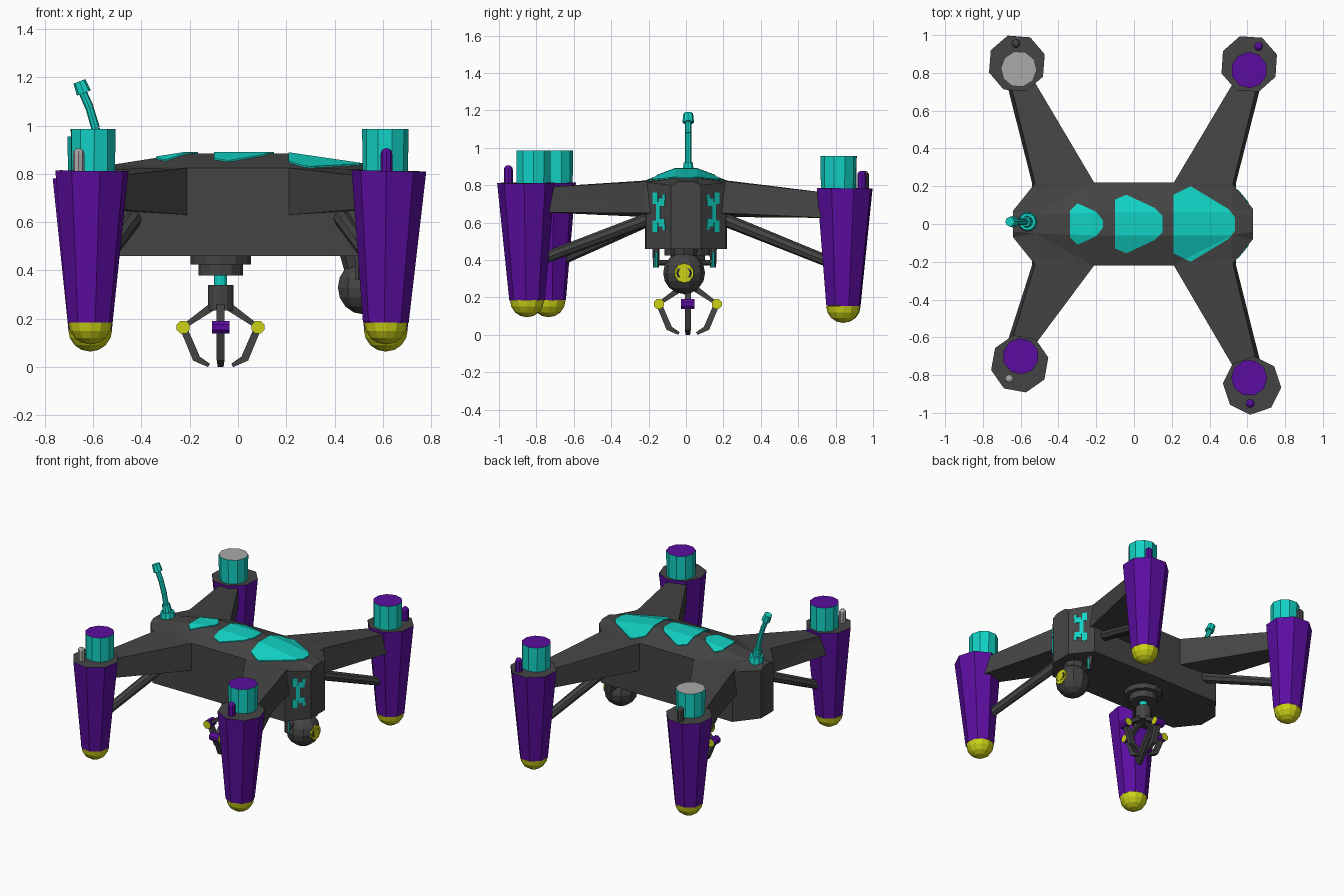
import bpy, bmesh, math
from mathutils import Vector, Matrix

if "Cube" in bpy.data.objects:
    bpy.data.objects.remove(bpy.data.objects["Cube"])


def material(name, rgb):
    m = bpy.data.materials.new(name)
    m.diffuse_color = (*rgb, 1)
    m.use_nodes = True
    m.node_tree.nodes["Principled BSDF"].inputs["Base Color"].default_value = m.diffuse_color
    return m


DARK = material("charcoal", (0.058, 0.058, 0.058))
PURPLE = material("purple", (0.105, 0.004, 0.35))
TEAL = material("teal", (0.006, 0.64, 0.55))
YELLOW = material("yellow", (0.6, 0.64, 0.008))
LIGHT = material("light grey", (0.40, 0.40, 0.40))


def finish(name, bm, *mats):
    bmesh.ops.recalc_face_normals(bm, faces=bm.faces)
    me = bpy.data.meshes.new(name)
    bm.to_mesh(me)
    bm.free()
    for m in mats:
        me.materials.append(m)
    ob = bpy.data.objects.new(name, me)
    bpy.context.collection.objects.link(ob)
    return ob


def loft(name, rings, mat):
    """Skin a list of equal point rings and close both ends."""
    bm = bmesh.new()
    vs = [[bm.verts.new(p) for p in r] for r in rings]
    n = len(rings[0])
    for a, b in zip(vs, vs[1:]):
        for i in range(n):
            j = (i + 1) % n
            bm.faces.new((a[i], a[j], b[j], b[i]))
    bm.faces.new(vs[0])
    bm.faces.new(vs[-1])
    bmesh.ops.triangulate(bm, faces=bm.faces[:])
    return finish(name, bm, mat)


def rod(name, p0, p1, r0, r1, n, mat, cap0=None, cap1=None, turn=0.0):
    """Cylinder or cone from p0 to p1, with optional cap colours."""
    p0, p1 = Vector(p0), Vector(p1)
    d = p1 - p0
    m = (Matrix.Translation((p0 + p1) / 2) @ d.to_track_quat('Z', 'Y').to_matrix().to_4x4()
         @ Matrix.Rotation(turn, 4, 'Z'))
    bm = bmesh.new()
    bmesh.ops.create_cone(bm, cap_ends=True, segments=n, radius1=r0, radius2=r1, depth=d.length)
    for f in bm.faces:
        if abs(f.normal.z) > 0.95:
            f.material_index = 2 if f.calc_center_median().z > 0 else 1
    bmesh.ops.transform(bm, matrix=m, verts=bm.verts)
    return finish(name, bm, mat, cap0 or mat, cap1 or mat)


def ball(name, c, r, mat, u=12, v=8, half=False):
    bm = bmesh.new()
    bmesh.ops.create_uvsphere(bm, u_segments=u, v_segments=v, radius=r)
    if half:
        bmesh.ops.delete(bm, geom=[x for x in bm.verts if x.co.z > 0.001], context='VERTS')
    bmesh.ops.translate(bm, vec=c, verts=bm.verts)
    return finish(name, bm, mat)


# hull: cross-sections along x (x, half width, shoulder z, ridge half width, ridge z)
stations = [(-0.64, 0.07, 0.80, 0.04, 0.82), (-0.52, 0.22, 0.815, 0.05, 0.838),
            (-0.22, 0.22, 0.825, 0.06, 0.885), (0.20, 0.22, 0.825, 0.06, 0.885),
            (0.52, 0.215, 0.815, 0.06, 0.838), (0.63, 0.08, 0.80, 0.04, 0.82)]


def section(x, w, zs, r, zr, lift=0.0):
    return [(x, -w, 0.46), (x, -w, zs + lift), (x, -r, zr + lift),
            (x, r, zr + lift), (x, w, zs + lift), (x, w, 0.46)]


loft("hull", [section(*s) for s in stations], DARK)
raised = loft("panel_cutter", [section(*s, lift=0.006) for s in stations], TEAL)
raised.hide_render = True

# roof panels: outline prisms trimmed to a slightly raised roof
panels = [[(-0.34, 0.07), (-0.30, 0.11), (-0.20, 0.065), (-0.165, 0.02)],
          [(-0.10, 0.13), (-0.04, 0.155), (0.11, 0.085), (0.15, 0.045)],
          [(0.21, 0.155), (0.30, 0.20), (0.50, 0.08), (0.535, 0.035)]]
for k, half in enumerate(panels):
    outline = half + [(x, -y) for x, y in reversed(half)]
    p = loft(f"roof_panel_{k + 1}", [[(x, y, z) for x, y in outline] for z in (0.79, 0.95)], TEAL)
    mod = p.modifiers.new("trim", 'BOOLEAN')
    mod.operation, mod.solver, mod.object = 'INTERSECT', 'EXACT', raised

# nose markings on the two angled front faces
for s in (-1, 1):
    a, b = Vector((0.63, s * 0.08, 0)), Vector((0.52, s * 0.215, 0))
    out = Vector((0.135, s * 0.11, 0)).normalized() * 0.004
    marks = [(0.42, 0.58, 0.60, 0.71), (0.24, 0.48, 0.69, 0.73), (0.24, 0.48, 0.58, 0.62),
             (0.52, 0.72, 0.70, 0.76), (0.52, 0.72, 0.55, 0.61), (0.22, 0.32, 0.72, 0.75),
             (0.22, 0.32, 0.56, 0.59)]
    for t0, t1, z0, z1 in marks:
        ring = [a.lerp(b, t) + Vector((0, 0, z)) for t, z in ((t0, z0), (t1, z0), (t1, z1), (t0, z1))]
        loft("nose_marking", [[q - out for q in ring], [q + out for q in ring]], TEAL)

# four pods: name, centre, rotor hub centre, peg, height drop, octagon turn, hub cap, peg colour
pods = [("front_left", (-0.605, -0.74), (-0.60, -0.70), (-0.66, -0.82), 0.0, 0.05, PURPLE, LIGHT),
        ("front_right", (0.625, -0.855), (0.61, -0.815), (0.615, -0.95), 0.0, 0.30, PURPLE, PURPLE),
        ("back_left", (-0.62, 0.85), (-0.61, 0.82), (-0.625, 0.955), 0.03, 0.25, LIGHT, DARK),
        ("back_right", (0.61, 0.847), (0.61, 0.815), (0.66, 0.94), 0.03, 0.05, PURPLE, PURPLE)]
for name, (px, py), (hx, hy), (gx, gy), drop, turn, cap, peg in pods:
    sx, sy = math.copysign(1, px), math.copysign(1, py)
    top, low = 0.813 - drop, 0.185 - drop
    bx, by = sx * 0.612, py + (0.005 if py < 0 else -0.007)
    rod(name + "_pod", (bx, by, low), (px, py, top), 0.095, 0.155, 8, PURPLE, YELLOW, DARK, turn)
    ball(name + "_foot", (bx, by, low), 0.091, YELLOW, half=True)
    rod(name + "_rotor_hub", (hx, hy, top - 0.02), (hx, hy, top + 0.172), 0.094, 0.096, 10,
        TEAL, None, cap, turn)
    rod(name + "_peg", (gx, gy, top - 0.05), (gx, gy, top + 0.07), 0.024, 0.024, 8, peg)
    ball(name + "_peg_tip", (gx, gy, top + 0.07), 0.024, peg, 8, 6)
    # tapered arm from hull to pod
    root = [(sx * 0.21, 0.63), (sx * 0.54, 0.65), (sx * 0.525, 0.82), (sx * 0.21, 0.825)]
    tip = [(sx * 0.525, 0.655 - drop), (sx * 0.675, 0.655 - drop),
           (sx * 0.655, 0.79 - drop), (sx * 0.525, 0.79 - drop)]
    loft(name + "_arm", [[(x, sy * 0.10, z) for x, z in root],
                         [(x, sy * 0.218, z) for x, z in root],
                         [(x, py - sy * 0.10, z) for x, z in tip]], DARK)
    # diagonal strut under the arm
    rod(name + "_strut", (sx * 0.42, sy * 0.17, 0.63), (sx * 0.585, py - sy * 0.07, 0.40 - drop / 2),
        0.036, 0.03, 8, DARK)

# antenna
path = [(-0.575, 0.012, 0.91), (-0.59, 0.012, 0.99), (-0.615, 0.012, 1.075), (-0.648, 0.012, 1.15)]
rod("antenna_base", (-0.56, 0.012, 0.81), (-0.565, 0.012, 0.87), 0.055, 0.045, 10, TEAL)
rod("antenna_collar", (-0.565, 0.012, 0.86), (-0.575, 0.012, 0.92), 0.032, 0.026, 10, TEAL)
for p, q in zip(path, path[1:]):
    rod("antenna_stem", p, q, 0.018, 0.017, 8, TEAL)
rod("antenna_tip", (-0.638, 0.012, 1.135), (-0.657, 0.012, 1.183), 0.031, 0.026, 8, TEAL)

# camera ball, lens and yoke
ball("camera_ball", (0.52, -0.01, 0.33), 0.112, DARK, 10, 8)
rod("camera_lens_ring", (0.58, -0.01, 0.33), (0.622, -0.01, 0.33), 0.06, 0.052, 10, YELLOW)
rod("camera_lens", (0.60, -0.01, 0.33), (0.627, -0.01, 0.33), 0.03, 0.03, 8, YELLOW)
rod("camera_axle", (0.50, -0.16, 0.385), (0.50, 0.16, 0.385), 0.014, 0.014, 8, DARK)
rod("camera_mount", (0.50, -0.01, 0.40), (0.50, -0.01, 0.47), 0.06, 0.08, 8, DARK)
for y in (-0.16, 0.145):
    rod("camera_yoke_post", (0.50, y, 0.36), (0.50, y, 0.47), 0.016, 0.02, 6, DARK)
    rod("camera_yoke_trim", (0.514, y, 0.36), (0.514, y, 0.44), 0.008, 0.008, 6, TEAL)

# gripper turret
gx, gy = -0.072, 0.01
for name, z0, z1, r, mat in (("gripper_plate", 0.425, 0.47, 0.125, DARK),
                             ("gripper_turret", 0.38, 0.43, 0.092, DARK),
                             ("gripper_neck", 0.33, 0.385, 0.027, TEAL),
                             ("gripper_body", 0.235, 0.34, 0.053, DARK)):
    rod(name, (gx, gy, z0), (gx, gy, z1), r, r, 12, mat)


# four jointed fingers, repeated around the turret
def spot(ang, out, z, side=0.0):
    c, s = math.cos(ang), math.sin(ang)
    return (gx + c * out - s * side, gy + s * out + c * side, z)


claw = [(0.035, 0.25), (0.155, 0.165), (0.10, 0.035), (0.048, 0.007)]
for k in range(4):
    ang = k * math.pi / 2
    rings = []
    for i, (o, z) in enumerate(claw):
        h = (0.017, 0.016, 0.016, 0.012)[i]
        do, dz = ((0.009, 0.014), (0.016, 0.0), (0.014, -0.008), (0.004, -0.007))[i]
        rings.append([spot(ang, o + e * do, z + e * dz, f * h)
                      for e, f in ((-1, -1), (-1, 1), (1, 1), (1, -1))])
    loft("gripper_finger", rings, DARK)
    rod("gripper_joint", spot(ang, 0.155, 0.165, -0.036), spot(ang, 0.155, 0.165, 0.036),
        0.029, 0.029, 8, PURPLE, YELLOW, YELLOW, math.pi / 8)
